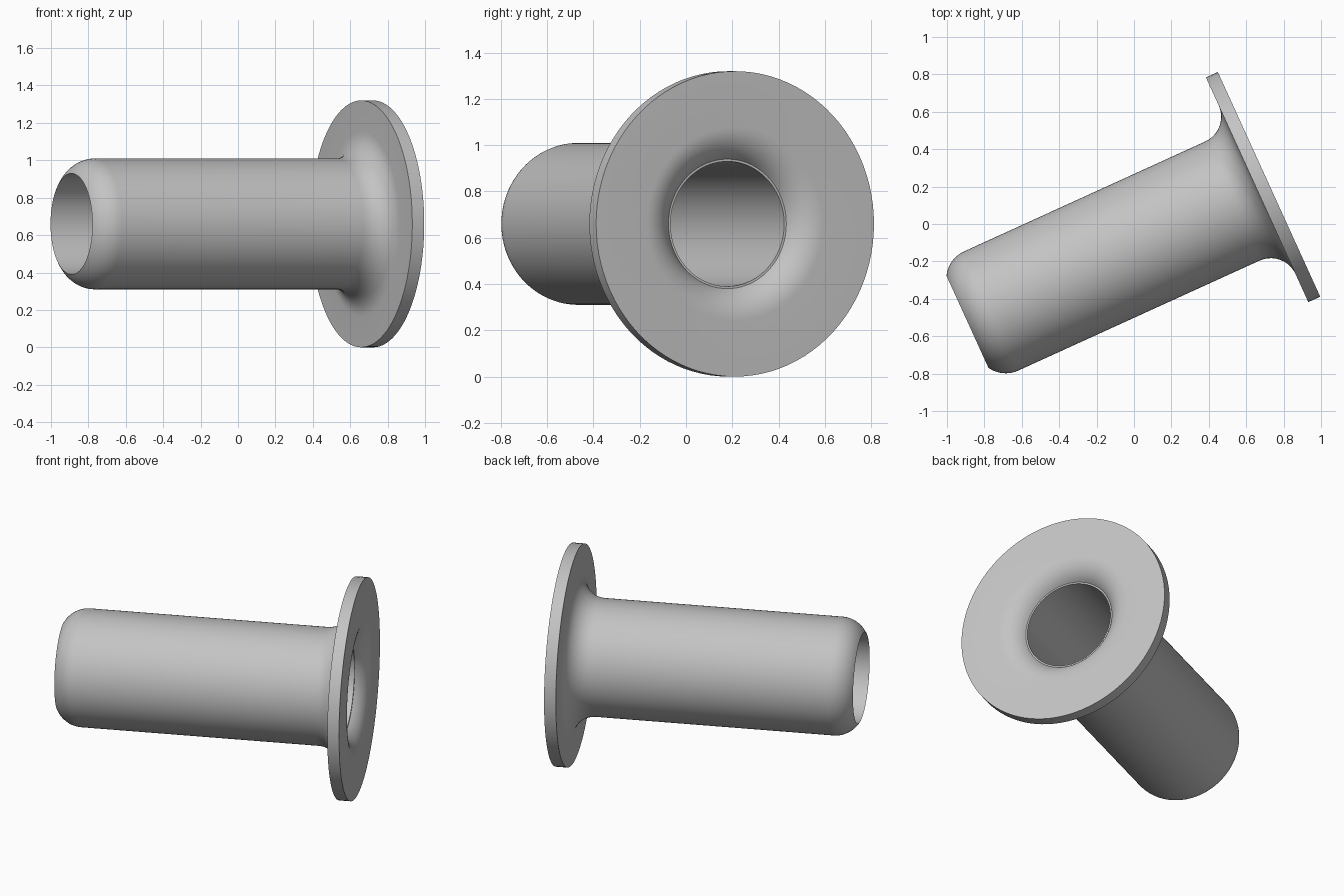
import bpy, bmesh
from math import sin, cos, radians, tau
from mathutils import Matrix, Vector

cube = bpy.data.objects.get("Cube")
if cube:
    bpy.data.objects.remove(cube, do_unlink=True)

SEGMENTS = 96
LENGTH = 1.772      # overall length along the axis
FLANGE_R, FLANGE_T = 0.66, 0.07
TUBE_R, BORE_R, MOUTH_R = 0.35, 0.27, 0.28
ROUND, FILLET = 0.16, 0.145

grey = bpy.data.materials.new("light_grey")
grey.use_nodes = True
colour = (0.55, 0.55, 0.55, 1)
grey.diffuse_color = colour
grey.node_tree.nodes["Principled BSDF"].inputs["Base Color"].default_value = colour


def arc(cx, cr, radius, start, end, steps=10):
    """Points (along axis, radius from axis) on an arc, angles in degrees."""
    angles = [radians(start + (end - start) * i / steps) for i in range(steps + 1)]
    return [(cx + radius * cos(a), cr + radius * sin(a)) for a in angles]


# Closed half section: the outer flange face lies at 0, the tube runs to -LENGTH
mouth_depth = ROUND / 2
profile = []
# Rounded mouth, from the flat face down into the bore
profile += arc(-ROUND, MOUTH_R + ROUND * sin(radians(60)), ROUND, 0, -60)
profile = [(x, r) for x, r in profile]
profile += [(-mouth_depth, BORE_R)]
# Straight bore, then the rounded tube end
profile += [(-LENGTH, BORE_R)]
profile += arc(-LENGTH + ROUND * sin(radians(60)), TUBE_R - ROUND, ROUND, 150, 90)[1:]
# Fillet from the tube to the back of the flange, then the rim
profile += arc(-FLANGE_T - FILLET, TUBE_R + FILLET, FILLET, -90, 0)
profile += [(-FLANGE_T, FLANGE_R), (0, FLANGE_R)]

# The mouth arc is tangent to the flat face when its centre sits behind it
mouth_count = 11
centre_r = MOUTH_R + ROUND * sin(radians(60))
profile[:mouth_count] = [
    (-ROUND + ROUND * cos(radians(60 * i / 10)), centre_r - ROUND * sin(radians(60 * i / 10)))
    for i in range(mouth_count)]

# Flanged sleeve, turned around the x axis
bm = bmesh.new()
rings = []
for s in range(SEGMENTS):
    a = tau * s / SEGMENTS
    rings.append([bm.verts.new((x, r * cos(a), r * sin(a))) for x, r in profile])
for s, ring in enumerate(rings):
    after = rings[(s + 1) % SEGMENTS]
    for i in range(len(ring)):
        j = (i + 1) % len(ring)
        bm.faces.new((ring[i], ring[j], after[j], after[i]))
bmesh.ops.recalc_face_normals(bm, faces=bm.faces)

mesh = bpy.data.meshes.new("flanged_sleeve")
bm.to_mesh(mesh)
bm.free()
mesh.materials.append(grey)
sleeve = bpy.data.objects.new("flanged_sleeve", mesh)
bpy.context.collection.objects.link(sleeve)
mesh.transform(Matrix.Translation(Vector((0.722, 0.212, FLANGE_R)))
               @ Matrix.Rotation(radians(24.5), 4, "Z"))

# Smooth shading with sharp rims
bpy.ops.object.select_all(action="DESELECT")
sleeve.select_set(True)
bpy.context.view_layer.objects.active = sleeve
bpy.ops.object.shade_smooth_by_angle(angle=radians(28))
